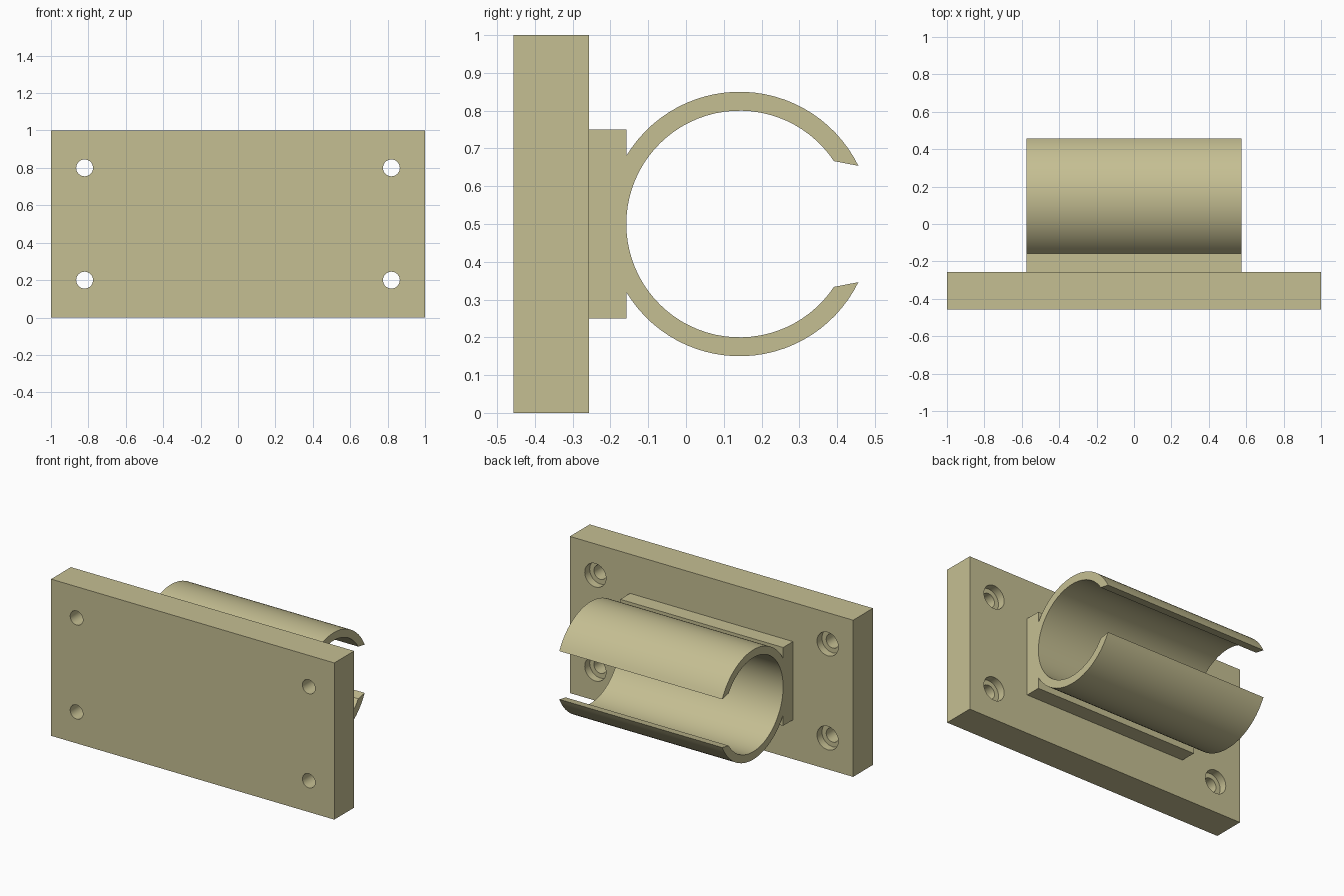
import bpy, bmesh
from math import sin, cos, radians, acos, degrees
from mathutils import Matrix

if "Cube" in bpy.data.objects:
    bpy.data.objects.remove(bpy.data.objects["Cube"])

tan = bpy.data.materials.new("khaki plastic")
tan.diffuse_color = (0.56, 0.52, 0.29, 1)
tan.use_nodes = True
tan.node_tree.nodes["Principled BSDF"].inputs["Base Color"].default_value = tan.diffuse_color


def finish(bm, name):
    bmesh.ops.recalc_face_normals(bm, faces=bm.faces)
    mesh = bpy.data.meshes.new(name)
    bm.to_mesh(mesh)
    bm.free()
    mesh.materials.append(tan)
    obj = bpy.data.objects.new(name, mesh)
    bpy.context.collection.objects.link(obj)
    return obj


def smooth(obj):
    bpy.ops.object.select_all(action='DESELECT')
    obj.select_set(True)
    bpy.context.view_layer.objects.active = obj
    bpy.ops.object.shade_smooth_by_angle(angle=radians(30))


BACK, MID, SEAT = -0.457, -0.257, -0.158   # plate front, plate back, ring seat

# mounting plate
bm = bmesh.new()
bmesh.ops.create_cube(bm, size=1, matrix=Matrix.Translation((0, (BACK + MID) / 2, 0.5))
                      @ Matrix.Diagonal((2, MID - BACK, 1, 1)))
plate = finish(bm, "mounting_plate")

# stepped screw holes: narrow at the front, wide at the back
STEPS = [(BACK - 0.1, 0.045), (MID - 0.05, 0.045), (MID - 0.05, 0.075), (MID + 0.1, 0.075)]
N = 40
bm = bmesh.new()
for x in (-0.82, 0.82):
    for z in (0.2, 0.8):
        rings = [[bm.verts.new((x + r * cos(radians(360 * i / N)), y,
                                z + r * sin(radians(360 * i / N)))) for i in range(N)]
                 for y, r in STEPS]
        for a, b in zip(rings, rings[1:]):
            for i in range(N):
                j = (i + 1) % N
                bm.faces.new((a[i], a[j], b[j], b[i]))
        bm.faces.new(rings[0])
        bm.faces.new(rings[-1])
cutter = finish(bm, "screw_hole_cutter")
cutter.hide_render = True
cutter.hide_viewport = True
mod = plate.modifiers.new("screw_holes", 'BOOLEAN')
mod.object = cutter
mod.operation = 'DIFFERENCE'
mod.solver = 'EXACT'
bpy.context.view_layer.objects.active = plate
bpy.ops.object.modifier_apply(modifier=mod.name)
bpy.data.objects.remove(cutter)
smooth(plate)

# open pipe clip and its support block, as one extruded outline
CY, CZ, R_IN, R_OUT, HALF = 0.142, 0.5, 0.30, 0.35, 0.575


def arc(r, start, end, n):
    angles = [radians(start + (end - start) * i / n) for i in range(n + 1)]
    return [(CY + r * cos(a), CZ + r * sin(a)) for a in angles]


join = degrees(acos((SEAT - CY) / R_OUT))   # where the ring leaves the block
outline = (arc(R_IN, 33.7, 326.3, 64)
           + arc(R_OUT, 333.9, 360 - join, 28)
           + [(SEAT, 0.25), (MID, 0.25), (MID, 0.75), (SEAT, 0.75)]
           + arc(R_OUT, join, 26.1, 28))
bm = bmesh.new()
face = bm.faces.new([bm.verts.new((-HALF, y, z)) for y, z in outline])
out = bmesh.ops.extrude_face_region(bm, geom=[face])
bmesh.ops.translate(bm, vec=(2 * HALF, 0, 0),
                    verts=[v for v in out["geom"] if isinstance(v, bmesh.types.BMVert)])
clip = finish(bm, "pipe_clip")
smooth(clip)
